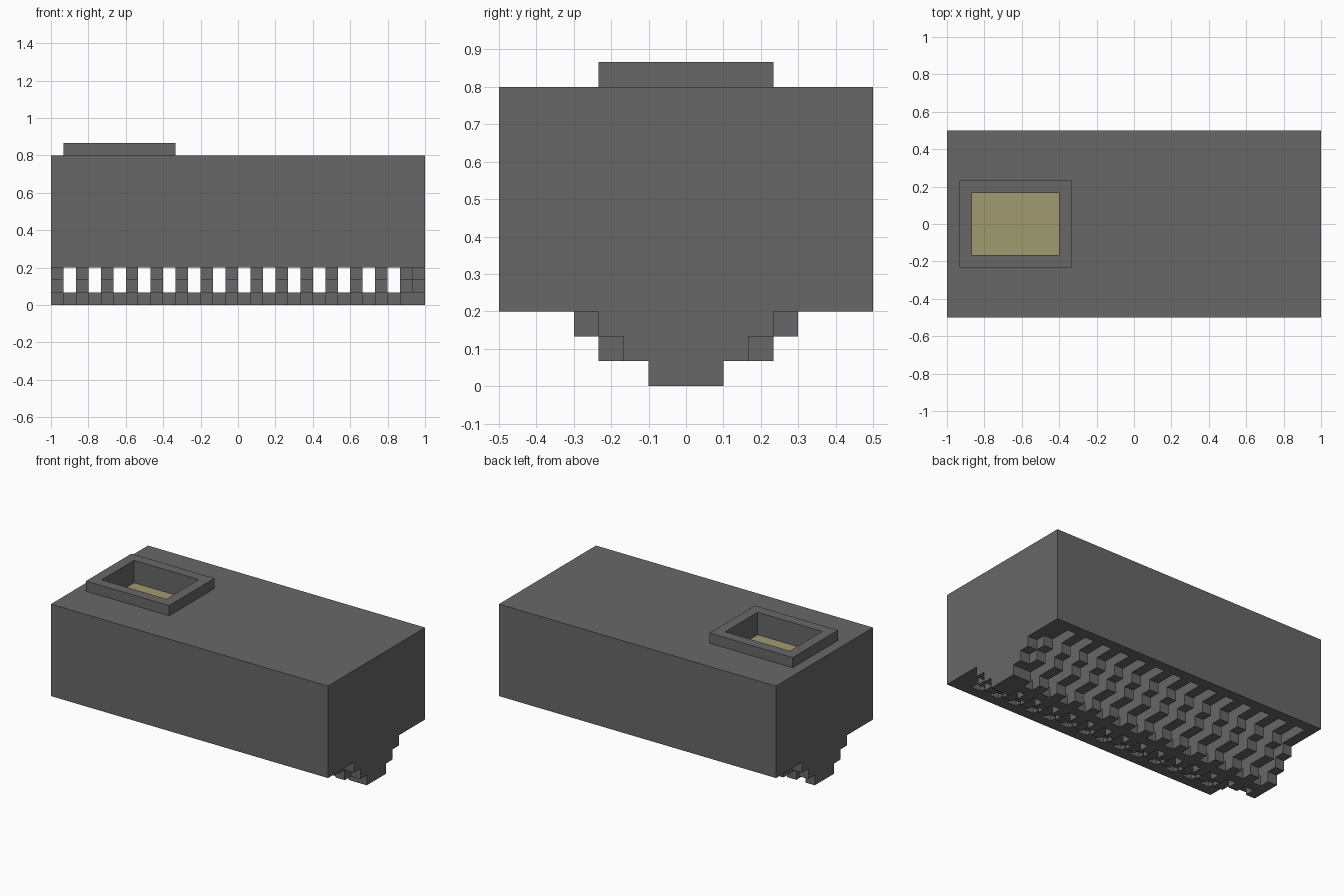
import bpy

U = 1 / 15  # block size; the model is laid out on a block grid

if "Cube" in bpy.data.objects:
    bpy.data.objects.remove(bpy.data.objects["Cube"], do_unlink=True)


def make_material(name, rgb):
    mat = bpy.data.materials.new(name)
    mat.use_nodes = True
    mat.diffuse_color = (*rgb, 1)
    bsdf = next(n for n in mat.node_tree.nodes if n.type == "BSDF_PRINCIPLED")
    bsdf.inputs["Base Color"].default_value = (*rgb, 1)
    return mat


grey = make_material("dark grey", (0.137, 0.137, 0.137))
yellow = make_material("pale yellow", (0.35, 0.328, 0.164))


def prism(name, profile, x0, x1, mat):
    """Extrude a closed (y, z) profile from x0 to x1, all in blocks."""
    n = len(profile)
    verts = [(x * U, y * U, z * U) for x in (x0, x1) for y, z in profile]
    faces = [list(range(n))[::-1], list(range(n, 2 * n))]
    faces += [(i, (i + 1) % n, (i + 1) % n + n, i + n) for i in range(n)]
    mesh = bpy.data.meshes.new(name)
    mesh.from_pydata(verts, [], faces)
    mesh.materials.append(mat)
    obj = bpy.data.objects.new(name, mesh)
    bpy.context.collection.objects.link(obj)
    return obj


def box(name, x0, x1, half_y, z0, z1, mat):
    profile = [(-half_y, z0), (half_y, z0), (half_y, z1), (-half_y, z1)]
    return prism(name, profile, x0, x1, mat)


def stepped(half_widths):
    """Symmetric staircase profile, one block high per level, bottom first."""
    side = []
    for level, w in enumerate(half_widths):
        side += [(w, level), (w, level + 1)]
    return side + [(-y, z) for y, z in reversed(side)]


def repeat(obj, count, step):
    arr = obj.modifiers.new("Repeat", "ARRAY")
    arr.count = count
    arr.use_relative_offset = False
    arr.use_constant_offset = True
    arr.constant_offset_displace = (step * U, 0, 0)


def subtract(obj, cutter):
    cut = obj.modifiers.new("Cut", "BOOLEAN")
    cut.operation = "DIFFERENCE"
    cut.solver = "EXACT"
    cut.object = cutter
    cutter.hide_render = True
    cutter.hide_set(True)


# Main body and raised hatch rim, both opened by the hatch well
body = box("body", -15, 15, 7.5, 3, 12, grey)
rim = box("hatch_rim", -14, -5, 3.5, 12, 13, grey)
well = box("hatch_well_cutter", -13, -6, 2.5, 10.75, 14, grey)
subtract(body, well)
subtract(rim, well)

# Coloured plate on the floor of the well
box("hatch_floor", -13, -6, 2.5, 10.75, 10.8, yellow)

# Slots across the underside of the body, between the ribs
slots = box("slot_cutter", -14, -13, 6.5, 2.5, 4, grey)
repeat(slots, 14, 2)
subtract(body, slots)

# Row of stepped ribs under the body, with a narrower one at each end
ribs = prism("underside_ribs", stepped([1.5, 3.5, 4.5]), -13, -12, grey)
repeat(ribs, 14, 2)
for name, x in (("right_end_rib", -15), ("left_end_rib", 14)):
    prism(name, stepped([1.5, 2.5, 3.5]), x, x + 1, grey)

# Narrow keel blocks joining the ribs along the bottom
keel = box("keel_links", -14, -13, 0.5, 0, 1, grey)
repeat(keel, 14, 2)
